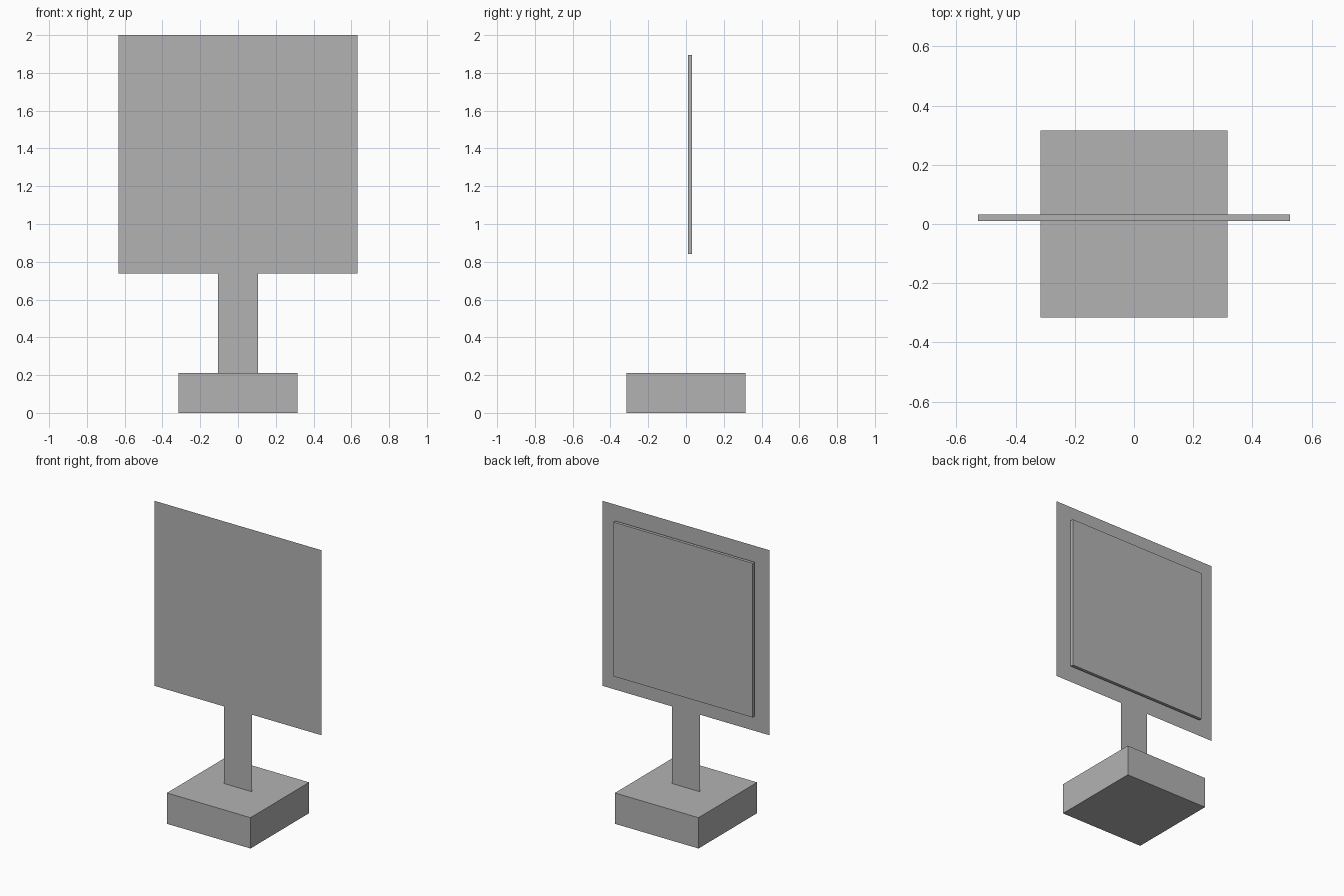
import bpy
import bmesh
from mathutils import Matrix, Vector

cube = bpy.data.objects.get("Cube")
if cube:
    bpy.data.objects.remove(cube, do_unlink=True)

U = 2 / 9.5  # design module: the whole sign is 9.5 modules tall

grey = bpy.data.materials.new("plain grey")
grey.use_nodes = True
colour = (0.45, 0.45, 0.45, 1)
grey.diffuse_color = colour
grey.node_tree.nodes["Principled BSDF"].inputs["Base Color"].default_value = colour


def finish(name, bm):
    mesh = bpy.data.meshes.new(name)
    bm.to_mesh(mesh)
    bm.free()
    mesh.materials.append(grey)
    obj = bpy.data.objects.new(name, mesh)
    bpy.context.collection.objects.link(obj)
    return obj


def box(name, size, centre):
    """Solid block, measured in modules."""
    bm = bmesh.new()
    scale = Matrix.Diagonal((*size, 1))
    bmesh.ops.create_cube(bm, size=1, matrix=Matrix.Scale(U, 4) @ Matrix.Translation(centre) @ scale)
    return finish(name, bm)


def sheet(name, width, bottom, top):
    """Upright sheet without thickness on y = 0, facing the front."""
    bm = bmesh.new()
    half = width / 2
    corners = [(-half, bottom), (half, bottom), (half, top), (-half, top)]
    bm.faces.new([bm.verts.new(Vector((x, 0, z)) * U) for x, z in corners])
    return finish(name, bm)


# Foot block
box("base", (3, 3, 1), (0, 0, 0.5))

# Flat post and square panel
sheet("post", 1, 1, 3.5)
sheet("panel", 6, 3.5, 9.5)

# Thin board just behind the panel
box("back_board", (5, 0.1, 5), (0, 0.1, 6.5))
